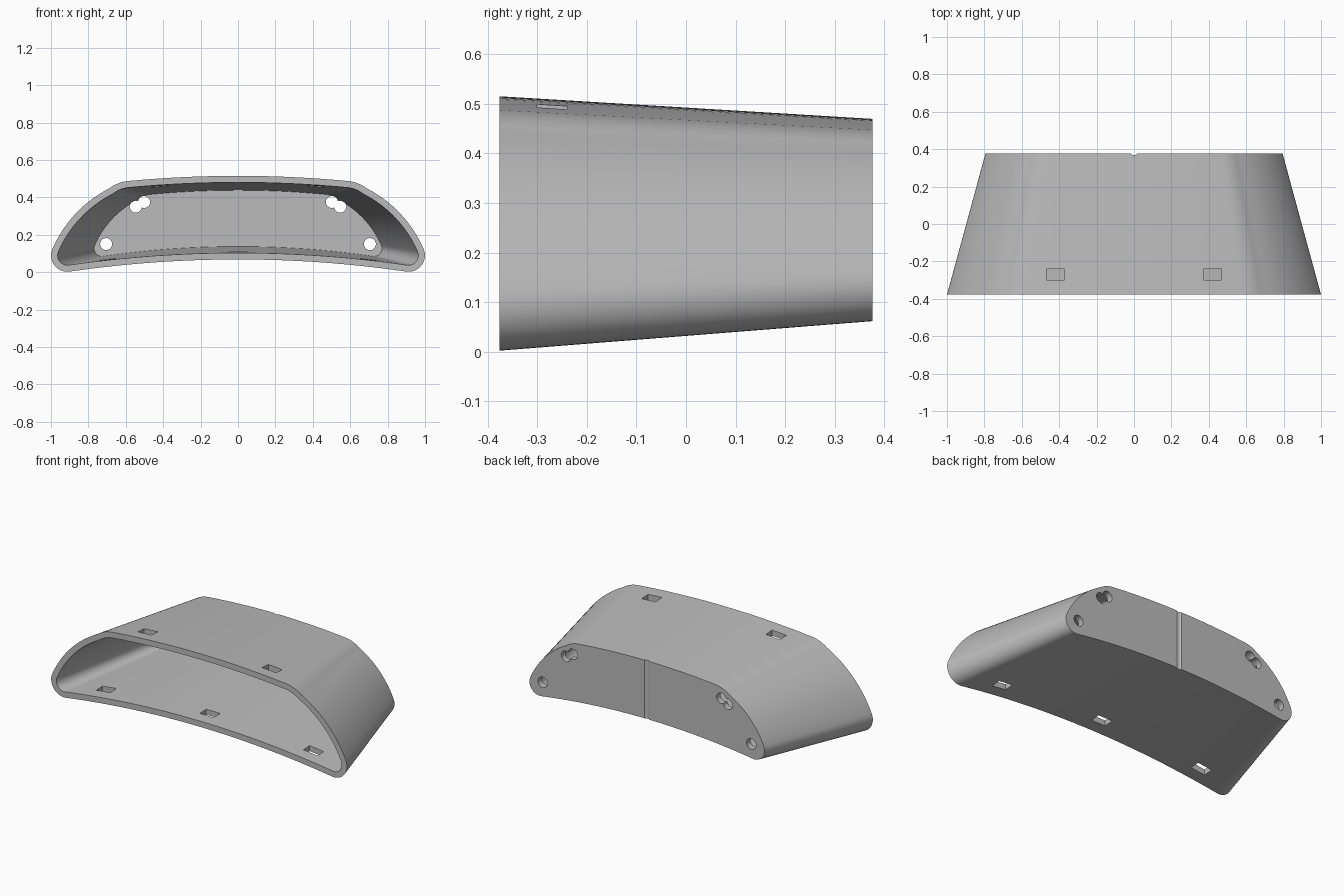
import bpy, bmesh, math
from mathutils import Vector, Matrix

if "Cube" in bpy.data.objects:
    bpy.data.objects.remove(bpy.data.objects["Cube"], do_unlink=True)

HALF_DEPTH = 0.376
WALL = 0.035
TAPER = 0.795      # rear size relative to the front
RISE = 0.06        # lift of the rear profile

grey = bpy.data.materials.new("plain grey")
grey.use_nodes = True
grey.diffuse_color = (0.5, 0.5, 0.5, 1)
grey.node_tree.nodes["Principled BSDF"].inputs["Base Color"].default_value = (0.5, 0.5, 0.5, 1)


def arc(a, m, b, n):
    """Points on the circle through a, m, b, leaving out the last one."""
    a, m, b = Vector(a), Vector(m), Vector(b)
    d = 2 * (a.x * (m.y - b.y) + m.x * (b.y - a.y) + b.x * (a.y - m.y))
    sa, sm, sb = a.length_squared, m.length_squared, b.length_squared
    c = Vector(((sa * (m.y - b.y) + sm * (b.y - a.y) + sb * (a.y - m.y)) / d,
                (sa * (b.x - m.x) + sm * (a.x - b.x) + sb * (m.x - a.x)) / d))
    start = math.atan2(a.y - c.y, a.x - c.x)
    sweep = math.atan2(b.y - c.y, b.x - c.x) - start
    sweep = (sweep + math.pi) % (2 * math.pi) - math.pi
    r = (a - c).length
    return [c + r * Vector((math.cos(start + sweep * i / n), math.sin(start + sweep * i / n)))
            for i in range(n)]


# Clockwise outline of the front: top, shoulder, side, tip, underside
top_edge, shoulder_end, side_end, tip_end = (0.59, 0.487), (0.69, 0.447), (0.992, 0.125), (0.9, 0.003)
half = (arc(top_edge, (0.645, 0.473), shoulder_end, 8)
        + arc(shoulder_end, (0.866, 0.315), side_end, 16)
        + arc(side_end, (0.974, 0.028), tip_end, 14) + [Vector(tip_end)])
mirrored = [Vector((-p.x, p.y)) for p in reversed(half)]
outer = (half + arc(tip_end, (0, 0.068), (-tip_end[0], tip_end[1]), 32)[1:]
         + mirrored + arc((-top_edge[0], top_edge[1]), (0, 0.515), top_edge, 24)[1:])


def inset(points, dist):
    result = []
    for i, p in enumerate(points):
        t = (points[(i + 1) % len(points)] - points[i - 1]).normalized()
        result.append(p + Vector((t.y, -t.x)) * dist)
    return result


inner = inset(outer, WALL)


# Hollow tapered shell, open at the front and closed at the rear
bm = bmesh.new()


def ring(points, y, scale=1.0, lift=0.0):
    return [bm.verts.new((p.x * scale, y, p.y * scale + lift)) for p in points]


loops = [ring(outer, HALF_DEPTH, TAPER, RISE), ring(outer, -HALF_DEPTH),
         ring(inner, -HALF_DEPTH), ring(inner, HALF_DEPTH - 0.038, 0.798, 0.055)]
for a, b in zip(loops, loops[1:]):
    for i in range(len(a)):
        j = (i + 1) % len(a)
        bm.faces.new((a[i], a[j], b[j], b[i]))
bm.faces.new(loops[0])
bm.faces.new(loops[-1])
bmesh.ops.recalc_face_normals(bm, faces=bm.faces)
mesh = bpy.data.meshes.new("tapered_shell")
bm.to_mesh(mesh)
bm.free()
mesh.materials.append(grey)
shell = bpy.data.objects.new("tapered_shell", mesh)
bpy.context.collection.objects.link(shell)

cutters = []


def add_cutter(name, location, size=None, radius=0, length=0, axis="Y"):
    cut = bmesh.new()
    if size:
        bmesh.ops.create_cube(cut, size=1, matrix=Matrix.Diagonal((*size, 1)))
    else:
        turn = Matrix.Rotation(math.pi / 2, 4, "X") if axis == "Y" else Matrix()
        bmesh.ops.create_cone(cut, cap_ends=True, segments=32, radius1=radius,
                              radius2=radius, depth=length, matrix=turn)
    data = bpy.data.meshes.new(name)
    cut.to_mesh(data)
    cut.free()
    data.materials.append(grey)
    obj = bpy.data.objects.new(name, data)
    obj.location = location
    obj.hide_render = True
    bpy.context.collection.objects.link(obj)
    cutters.append(obj)


# Slots in the roof and floor
for x in (-0.42, 0.42):
    add_cutter("roof_slot", (x, -0.27, 0.5), size=(0.095, 0.06, 0.16))
for x in (-0.7, 0, 0.7):
    add_cutter("floor_slot", (x, -0.27, 0.06), size=(0.095, 0.06, 0.2))
# Holes through the rear wall
for side in (-1, 1):
    for x, z in ((0.705, 0.15), (0.547, 0.35), (0.502, 0.375)):
        add_cutter("rear_hole", (side * x, HALF_DEPTH, z), radius=0.032, length=0.12)
# Shallow upright groove in the rear face
add_cutter("rear_groove", (0, HALF_DEPTH + 0.018, 0.3), radius=0.025, length=0.8, axis="Z")

for cutter in cutters:
    mod = shell.modifiers.new(cutter.name, "BOOLEAN")
    mod.operation = "DIFFERENCE"
    mod.solver = "EXACT"
    mod.object = cutter

# Bake the cuts and remove the cutters
bpy.context.view_layer.update()
graph = bpy.context.evaluated_depsgraph_get()
baked = bpy.data.meshes.new_from_object(shell.evaluated_get(graph))
shell.modifiers.clear()
shell.data = baked
for cutter in cutters:
    bpy.data.objects.remove(cutter, do_unlink=True)

bpy.ops.object.select_all(action="DESELECT")
shell.select_set(True)
bpy.context.view_layer.objects.active = shell
bpy.ops.object.shade_smooth_by_angle(angle=math.radians(30))
